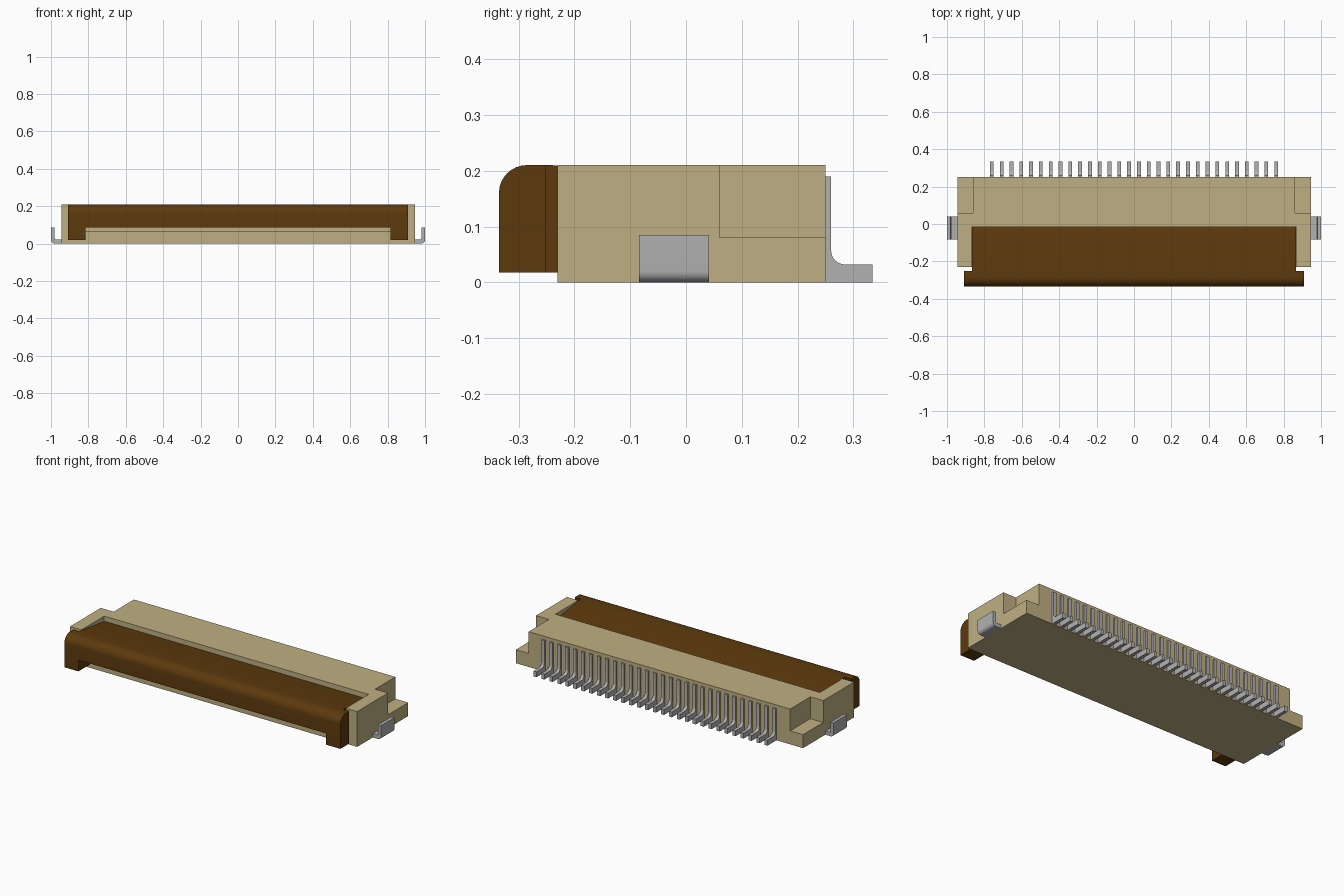
import bpy, bmesh, math
from mathutils import Vector

if "Cube" in bpy.data.objects:
    bpy.data.objects.remove(bpy.data.objects["Cube"], do_unlink=True)


def material(name, rgb):
    m = bpy.data.materials.new(name)
    m.use_nodes = True
    m.diffuse_color = (*rgb, 1)
    bsdf = m.node_tree.nodes["Principled BSDF"]
    bsdf.inputs["Base Color"].default_value = (*rgb, 1)
    bsdf.inputs["Roughness"].default_value = 0.6
    return m


TAN = material("tan plastic", (0.52, 0.43, 0.225))
BROWN = material("dark brown plastic", (0.108, 0.042, 0.004))
GREY = material("grey metal", (0.44, 0.44, 0.44))


def prism(bm, profile, a, b, axis="x"):
    """Extrude a profile from a to b: (y, z) along x, or (x, z) along y."""
    def at(p, t):
        return Vector((t, p[0], p[1])) if axis == "x" else Vector((p[0], t, p[1]))
    face = bm.faces.new([bm.verts.new(at(p, a)) for p in profile])
    ext = bmesh.ops.extrude_face_region(bm, geom=[face])
    verts = [v for v in ext["geom"] if isinstance(v, bmesh.types.BMVert)]
    shift = Vector((b - a, 0, 0)) if axis == "x" else Vector((0, b - a, 0))
    bmesh.ops.translate(bm, verts=verts, vec=shift)


def arc(cx, cz, r, start, end, n=8):
    """Points on an arc, angles in degrees."""
    angles = [math.radians(start + (end - start) * i / n) for i in range(n + 1)]
    return [(cx + r * math.cos(t), cz + r * math.sin(t)) for t in angles]


def finish(bm, name, mat, smooth=False):
    bmesh.ops.recalc_face_normals(bm, faces=bm.faces)
    mesh = bpy.data.meshes.new(name)
    bm.to_mesh(mesh)
    bm.free()
    mesh.materials.append(mat)
    ob = bpy.data.objects.new(name, mesh)
    bpy.context.collection.objects.link(ob)
    bpy.ops.object.select_all(action="DESELECT")
    ob.select_set(True)
    bpy.context.view_layer.objects.active = ob
    if smooth:
        bpy.ops.object.shade_smooth_by_angle(angle=math.radians(35))
    return ob


def rect(y0, y1, z0, z1):
    return [(y0, z0), (y1, z0), (y1, z1), (y0, z1)]


# Housing: one block with a front recess and two rear corner notches cut out
bm = bmesh.new()
prism(bm, rect(-0.23, 0.25, 0, 0.21), -0.945, 0.945)
housing = finish(bm, "housing", TAN)

bm = bmesh.new()
prism(bm, rect(-0.40, -0.015, 0.065, 0.30), -0.87, 0.87)
for s in (-1, 1):
    prism(bm, rect(0.06, 0.40, 0.08, 0.30), s * 0.86, s * 1.1)
cutter = finish(bm, "housing_cutter", TAN)
cutter.hide_render = True

mod = housing.modifiers.new("cut", "BOOLEAN")
mod.operation = "DIFFERENCE"
mod.solver = "EXACT"
mod.object = cutter
bpy.context.view_layer.objects.active = housing
bpy.ops.object.modifier_apply(modifier=mod.name)
bpy.data.objects.remove(cutter, do_unlink=True)

# Locking flap: rounded nose, top sloping down to the back, a foot at each end
nose = arc(-0.285, 0.16, 0.05, 180, 90)
slope = [(-0.24, 0.21), (-0.015, 0.18), (-0.015, 0.085)]
bm = bmesh.new()
prism(bm, [(-0.335, 0.085)] + nose + slope, -0.815, 0.815)
foot = [(-0.335, 0.018)] + nose + slope + [(-0.23, 0.085), (-0.23, 0.018)]
end_cap = [(-0.335, 0.018)] + nose + [(-0.252, 0.21), (-0.252, 0.018)]
for s in (-1, 1):
    prism(bm, foot, s * 0.815, s * 0.867)
    prism(bm, end_cap, s * 0.867, s * 0.908)
finish(bm, "locking_flap", BROWN, smooth=True)

# Row of thirty contact pins along the back
pin = ([(0.25, 0), (0.334, 0), (0.334, 0.032)]
       + arc(0.285, 0.057, 0.025, 270, 180)
       + [(0.26, 0.19), (0.25, 0.19)])
bm = bmesh.new()
for i in range(30):
    x = -0.76 + 1.52 * i / 29
    prism(bm, pin, x - 0.01, x + 0.01)
finish(bm, "contact_pins", GREY, smooth=True)

# Bent solder tabs on both sides
tab = ([(0.944, 0)] + arc(0.98, 0.02, 0.02, 270, 360)
       + [(1.0, 0.085), (0.98, 0.085)]
       + arc(0.972, 0.03, 0.008, 0, -90, 4) + [(0.944, 0.022)])
for s, side in ((1, "left"), (-1, "right")):
    bm = bmesh.new()
    prism(bm, [(s * x, z) for x, z in tab], -0.084, 0.041, axis="y")
    finish(bm, side + "_solder_tab", GREY, smooth=True)
